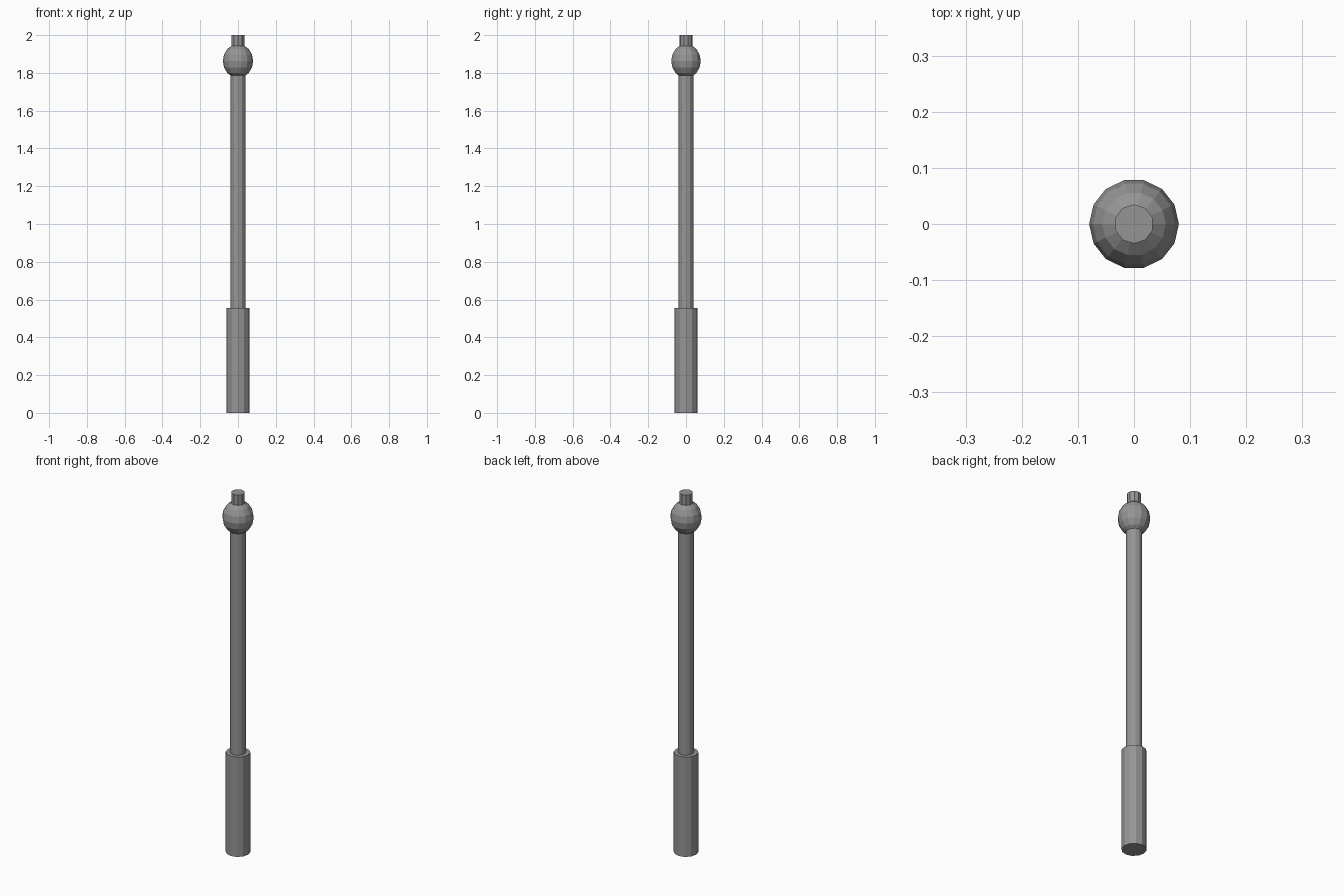
import bpy
import math

default_cube = bpy.data.objects.get("Cube")
if default_cube:
    bpy.data.objects.remove(default_cube, do_unlink=True)

# Single grey finish
grey = bpy.data.materials.new("mid_grey")
grey.use_nodes = True
colour = (0.3, 0.3, 0.3, 1)
grey.diffuse_color = colour
grey.node_tree.nodes["Principled BSDF"].inputs["Base Color"].default_value = colour


def finish(name):
    obj = bpy.context.object
    obj.name = name
    obj.data.materials.append(grey)
    bpy.ops.object.shade_flat()
    return obj


def rod(name, radius, bottom, top, sides):
    """Upright faceted cylinder with a corner on the +y axis."""
    bpy.ops.mesh.primitive_cylinder_add(
        vertices=sides, radius=radius, depth=top - bottom,
        location=(0, 0, (bottom + top) / 2))
    return finish(name)


# Thick grip, slim shaft and small end knob
rod("grip", 0.062, 0, 0.555, 12)
rod("shaft", 0.04, 0.5, 1.85, 12)
rod("end_knob", 0.035, 1.87, 2, 10)

# Slightly tall faceted ball around the shaft end
bpy.ops.mesh.primitive_uv_sphere_add(
    segments=14, ring_count=8, radius=0.08,
    location=(0, 0, 1.863), rotation=(0, 0, math.pi / 2))
ball = finish("ball")
ball.scale.z = 1.125
